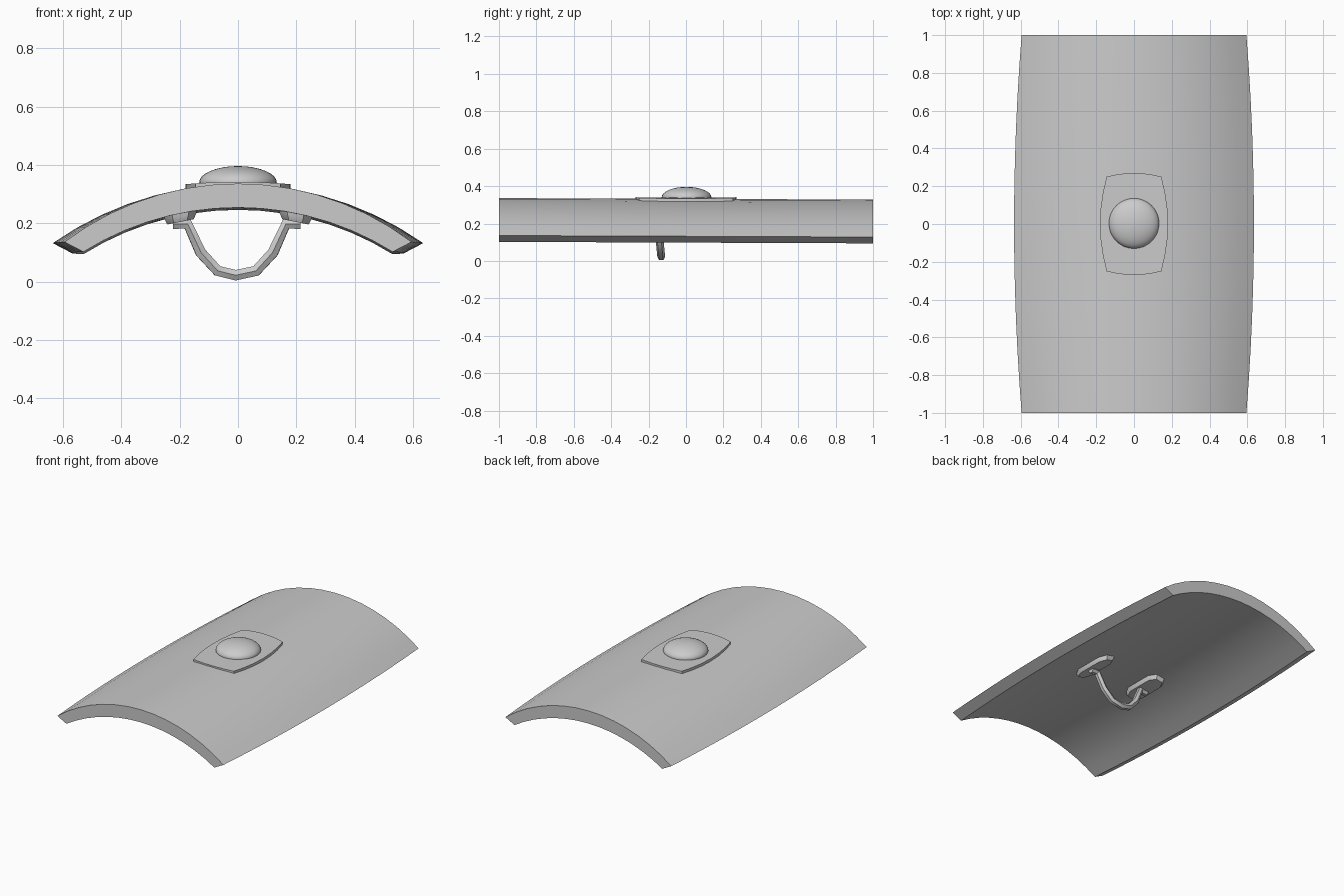
import bpy, bmesh, math

if "Cube" in bpy.data.objects:
    bpy.data.objects.remove(bpy.data.objects["Cube"])

grey = bpy.data.materials.new("light_grey")
grey.use_nodes = True
grey.diffuse_color = (0.6, 0.6, 0.6, 1)
grey.node_tree.nodes["Principled BSDF"].inputs["Base Color"].default_value = (0.6, 0.6, 0.6, 1)


def finish(obj, angle=35):
    obj.data.materials.append(grey)
    bpy.ops.object.select_all(action="DESELECT")
    obj.select_set(True)
    bpy.context.view_layer.objects.active = obj
    bpy.ops.object.shade_smooth_by_angle(angle=math.radians(angle))
    return obj


def loft(name, rings, angle=35):
    """Skin a list of closed rings and cap both ends."""
    bm = bmesh.new()
    rows = [[bm.verts.new(p) for p in ring] for ring in rings]
    n = len(rows[0])
    for a, b in zip(rows, rows[1:]):
        for i in range(n):
            bm.faces.new((a[i], a[(i + 1) % n], b[(i + 1) % n], b[i]))
    bm.faces.new(rows[0])
    bm.faces.new(rows[-1])
    bmesh.ops.recalc_face_normals(bm, faces=bm.faces)
    mesh = bpy.data.meshes.new(name)
    bm.to_mesh(mesh)
    bm.free()
    obj = bpy.data.objects.new(name, mesh)
    bpy.context.collection.objects.link(obj)
    return finish(obj, angle)


def arc(half, top, drop, count=14):
    """Points of a circular arc over x, from -half to half."""
    r = (half * half + drop * drop) / (2 * drop)
    a = math.asin(half / r)
    angles = [a * (2 * i / count - 1) for i in range(count + 1)]
    return [(r * math.sin(t), top - r + r * math.cos(t)) for t in angles]


# Curved shield body, a little wider in the middle
rings = []
for k in range(13):
    y = k / 6 - 1
    bulge = 0.04 * (1 - y * y)
    section = arc(0.595 + bulge, 0.332, 0.2) + arc(0.53 + bulge, 0.25, 0.152)[::-1]
    rings.append([(x, y, z - 0.004 * y) for x, z in section])
loft("shield_body", rings)

# Plate under the boss, with four bowed sides
outline = []
for k in range(4):
    for i in range(6):
        t = i / 3 - 1
        long, short, bow = ((0.25, 0.145, 0.035), (0.145, 0.25, 0.02))[k % 2]
        u, v = short + bow * (1 - t * t), t * long
        for _ in range(k):
            u, v = -v, u
        outline.append((u, v))
loft("boss_plate", [[(x, y, z - 0.25 * x * x) for x, y in outline] for z in (0.31, 0.342)])

# Domed boss
bpy.ops.mesh.primitive_uv_sphere_add(segments=32, ring_count=16, radius=1, location=(0, 0.003, 0.34))
boss = bpy.context.object
boss.name = "boss"
boss.scale = (0.133, 0.133, 0.056)
finish(boss, 60)

# Grip pads against the inner face
for side, name in ((1, "left"), (-1, "right")):
    pad = []
    for d, half_w, half_l in ((0.07, 0.055, 0.145), (0.02, 0.055, 0.145), (0.0, 0.045, 0.135)):
        shape = [(1, 0.65), (0.5, 1), (-0.5, 1), (-1, 0.65)]
        shape += [(-a, -b) for a, b in shape]
        pad.append([(side * (0.197 + a * half_w), -0.13 + b * half_l, 0.205 + d - 0.2 * a * half_w)
                    for a, b in shape])
    loft(name + "_grip_pad", pad)

# Hand grip hanging between the pads
half = [(0.215, 0.198), (0.165, 0.198), (0.12, 0.1), (0.062, 0.037)]
path = [(-x - 0.008, z) for x, z in half] + [(-0.008, 0.022)] + [(x, z) for x, z in half[::-1]]
curve = bpy.data.curves.new("hand_grip", "CURVE")
curve.dimensions = "3D"
curve.bevel_depth = 0.021
curve.bevel_resolution = 1
curve.use_fill_caps = True
spline = curve.splines.new("POLY")
spline.points.add(len(path) - 1)
for point, (x, z) in zip(spline.points, path):
    point.co = (x, -0.13 - 0.1 * z, z, 1)
grip = bpy.data.objects.new("hand_grip", curve)
bpy.context.collection.objects.link(grip)
bpy.ops.object.select_all(action="DESELECT")
grip.select_set(True)
bpy.context.view_layer.objects.active = grip
bpy.ops.object.convert(target="MESH")
finish(bpy.context.object, 40)
